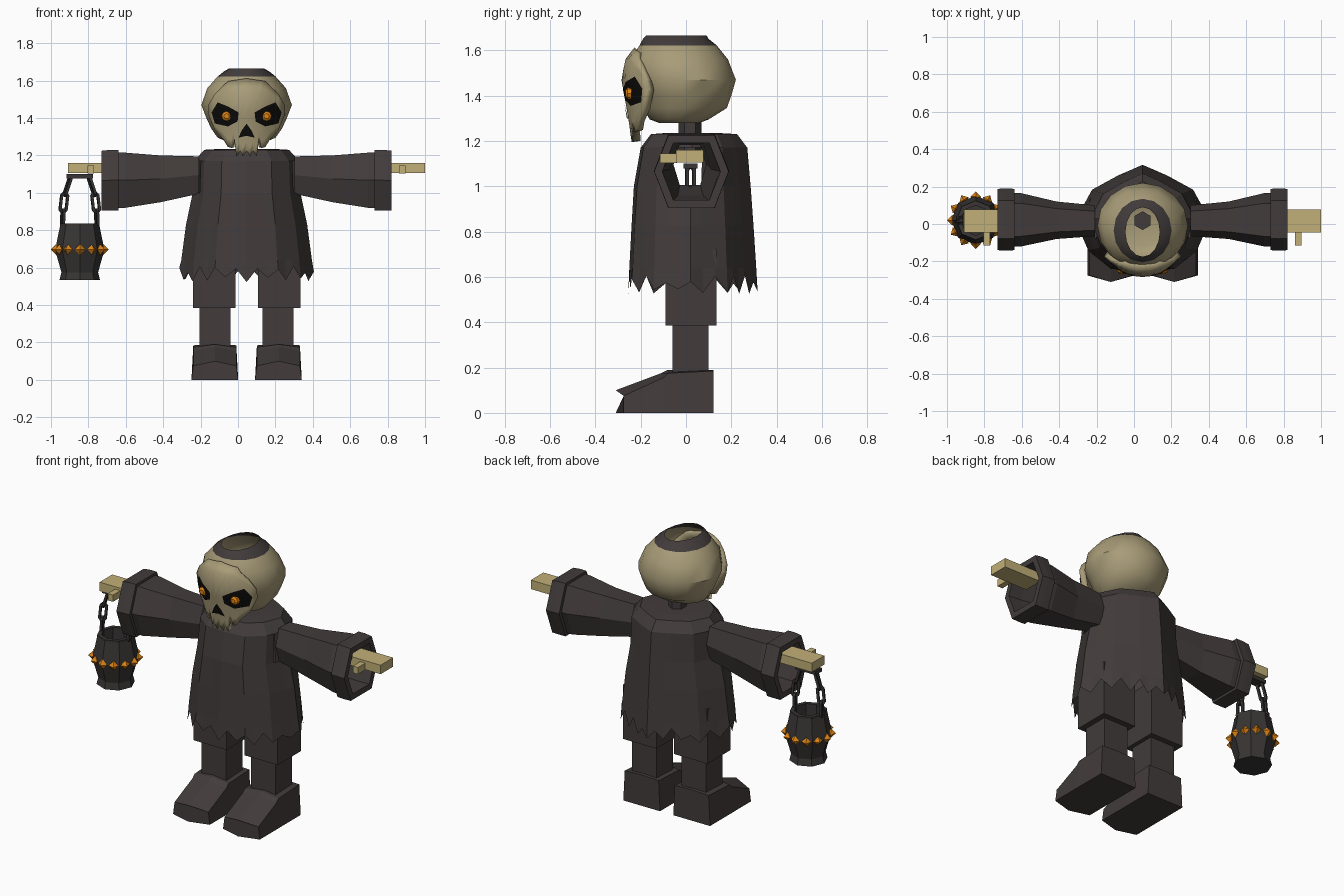
import bpy, bmesh, math, random
from mathutils import Vector, Matrix

if "Cube" in bpy.data.objects:
    bpy.data.objects.remove(bpy.data.objects["Cube"])

random.seed(4)
CX = 0.046  # the figure's own mirror plane


def mat(name, r, g, b):
    m = bpy.data.materials.new(name)
    lin = [((c / 255 + 0.055) / 1.055) ** 2.4 if c > 10 else c / 255 / 12.92 for c in (r, g, b)]
    m.diffuse_color = (*lin, 1)
    m.use_nodes = True
    m.node_tree.nodes["Principled BSDF"].inputs["Base Color"].default_value = m.diffuse_color
    return m


CLOTH = mat("dark cloth", 66, 60, 59)
BONE = mat("skull bone", 168, 156, 120)
HAND = mat("hand bone", 194, 176, 120)
BLACK = mat("socket black", 12, 11, 10)
GLOW = mat("ember orange", 222, 132, 20)
IRON = mat("dark iron", 56, 53, 52)


def make(name, verts, faces, m, x=CX, fix=True):
    me = bpy.data.meshes.new(name)
    me.from_pydata([tuple(v) for v in verts], [], faces)
    if fix:
        bm = bmesh.new()
        bm.from_mesh(me)
        bmesh.ops.recalc_face_normals(bm, faces=bm.faces)
        bm.to_mesh(me)
        bm.free()
    me.materials.append(m)
    ob = bpy.data.objects.new(name, me)
    ob.location.x = x
    bpy.context.collection.objects.link(ob)
    return ob


def loft(name, rings, m, caps=(True, True), x=CX):
    n = len(rings[0])
    verts = [p for r in rings for p in r]
    faces = [(i * n + j, i * n + (j + 1) % n, (i + 1) * n + (j + 1) % n, (i + 1) * n + j)
             for i in range(len(rings) - 1) for j in range(n)]
    if caps[0]:
        faces.append(tuple(range(n)))
    if caps[1]:
        faces.append(tuple(range((len(rings) - 1) * n, len(rings) * n)))
    return make(name, verts, faces, m, x)


def box(name, x0, x1, y0, y1, z0, z1, m, x=CX):
    ring = lambda z: [(x0, y0, z), (x1, y0, z), (x1, y1, z), (x0, y1, z)]
    return loft(name, [ring(z0), ring(z1)], m, x=x)


def oval(n, cx, cy, rx, ry, z, off=0.0):
    return [(cx + rx * math.cos(math.tau * i / n + off), cy + ry * math.sin(math.tau * i / n + off), z)
            for i in range(n)]


def lerp_table(t, v):
    for (a, p), (b, q) in zip(t, t[1:]):
        if v <= b:
            return p + (q - p) * max(0, (v - a) / (b - a))
    return t[-1][1]


# robe: hollow shell with ragged hem and armholes
half = [(0, -.25), (.17, -.235), (.29, -.14), (.36, .02), (.27, .18), (.13, .255), (0, .31)]
outline = half + [(-x, y) for x, y in half[-2:0:-1]]
fine = []
for a, b in zip(outline, outline[1:] + outline[:1]):
    fine += [(a[0] + (b[0] - a[0]) * k / 3, a[1] + (b[1] - a[1]) * k / 3) for k in range(3)]
rings = []
for z, sx, sy, oy in [(1.235, .40, .42, .015), (1.23, .63, .68, .015), (1.17, .78, .84, .01), (1.0, .80, .92, 0),
                      (.83, .9, .96, 0), (.64, .97, 1, 0), (.55, 1.0, 1.02, 0)]:
    hem = z == .55
    rings.append([(x * sx, y * sy + oy, z + (random.uniform(.02, .06) if i % 2 else random.uniform(-.03, 0)) * hem)
                  for i, (x, y) in enumerate(fine)])
robe = loft("robe", rings, CLOTH, (True, False))
bm = bmesh.new()
bm.from_mesh(robe.data)
holes = [f for f in bm.faces if abs(f.calc_center_median().x) > .2
         and abs(f.calc_center_median().y - .02) < .07 and 1.0 < f.calc_center_median().z < 1.18]
bmesh.ops.delete(bm, geom=holes, context='FACES')
bm.to_mesh(robe.data)
bm.free()

# neck
loft("neck", [oval(6, 0, .018, .05, .05, z, math.pi / 6) for z in (1.15, 1.31)], CLOTH)


def hexring(x, y0, y1, z0, z1):
    ym, zm, h, v = (y0 + y1) / 2, (z0 + z1) / 2, (y1 - y0) / 2, (z1 - z0) / 2
    return [(x, ym + h * a, zm + v * b) for a, b in
            [(1, 0), (.62, 1), (-.62, 1), (-1, 0), (-.62, -1), (.62, -1)]]


# limbs, mirrored
for s, side in ((1, "left"), (-1, "right")):
    flip = lambda ring: [(s * x, y, z) for x, y, z in ring]
    sleeve = [(.255, -.065, .1, .995, 1.195), (.46, -.08, .12, .95, 1.2), (.65, -.12, .165, .92, 1.215),
              (.685, -.12, .165, .92, 1.215), (.685, -.14, .188, .905, 1.23), (.73, -.142, .19, .905, 1.23),
              (.775, -.14, .188, .905, 1.225), (.775, -.105, .152, .94, 1.19), (.69, -.1, .145, .94, 1.195),
              (.45, -.07, .11, .96, 1.19), (.255, -.055, .09, 1.005, 1.185)]
    loft(side + "_sleeve", [flip(hexring(*r)) for r in sleeve], CLOTH, (False, False))
    box(side + "_hand", *sorted((s * .70, s * .955)), -.045, .077, 1.105, 1.16, HAND)
    box(side + "_thumb", *sorted((s * .815, s * .85)), -.115, -.04, 1.103, 1.145, HAND)
    box(side + "_thigh", *sorted((s * .06, s * .287)), -.09, .135, .385, .72, CLOTH)
    box(side + "_shin", *sorted((s * .085, s * .252)), -.06, .1, .15, .40, CLOTH)
    # boot: cross-sections from heel to toe (y, side height, ridge height, ridge advance)
    secs = []
    for y, zs, zr, dy in [(.122, .185, .19, 0), (-.08, .175, .19, 0), (-.10, .155, .175, -.01),
                          (-.275, .075, .10, -.035)]:
        secs.append(flip([(.045, y, 0), (.17, y + dy, 0), (.295, y, 0), (.285, y, zs),
                          (.17, y + dy, zr), (.055, y, zs)]))
    loft(side + "_boot", secs, CLOTH)

# cranium: open at the crown, with a dark rim
skull = [(1.28, .12, -.12, .06), (1.295, .155, -.16, .10), (1.345, .19, -.19, .18), (1.40, .215, -.21, .2),
         (1.47, .242, -.24, .22), (1.56, .21, -.245, .185), (1.622, .155, -.205, .135), (1.65, .12, -.19, .10),
         (1.666, .092, -.175, .09)]
cran = loft("cranium", [oval(16, 0, (a + b) / 2, rx, (b - a) / 2, z) for z, rx, a, b in skull], BONE, (True, False))
cran.data.materials.append(CLOTH)
for p in cran.data.polygons:
    p.material_index = int(p.center.z > 1.625)
cran.data.shade_smooth()
cran.data.set_sharp_from_angle(angle=math.radians(40))

# face mask: curved sheet with toothed lower edge
FRONT = [(1.19, -.24), (1.27, -.25), (1.36, -.265), (1.47, -.285), (1.56, -.268), (1.61, -.228)]
LOW = [(0, 1.225), (.02, 1.195), (.035, 1.225), (.055, 1.197), (.068, 1.30), (.08, 1.24), (.1, 1.245),
       (.125, 1.285), (.17, 1.335), (.205, 1.42)]
TOP = [(0, 1.612), (.1, 1.597), (.17, 1.53), (.205, 1.47)]


def face_y(x, z):
    return lerp_table(FRONT, z) + 2.6 * x * x


cols = [-x for x, _ in LOW[:0:-1]] + [x for x, _ in LOW]
R = 8
verts = []
for x in cols:
    lo, hi = lerp_table(LOW, abs(x)), lerp_table(TOP, abs(x))
    for k in range(R + 1):
        z = lo + (hi - lo) * k / R
        verts.append((x, face_y(x, z), z))
quads = [(c * (R + 1) + k, (c + 1) * (R + 1) + k, (c + 1) * (R + 1) + k + 1, c * (R + 1) + k + 1)
         for c in range(len(cols) - 1) for k in range(R)]
mask = make("face_mask", verts, quads, BONE, fix=False)
mask.data.shade_smooth()
mask.data.set_sharp_from_angle(angle=math.radians(30))
sol = mask.modifiers.new("thickness", 'SOLIDIFY')
sol.thickness, sol.offset = .035, -1


def patch(name, pts, m):
    """Thin plate lying on the face mask."""
    n, k = len(pts), 4
    cx, cz = sum(p[0] for p in pts) / n, sum(p[1] for p in pts) / n
    rings = []
    for i in range(1, k + 1):
        ring = [(cx + (x - cx) * i / k, cz + (z - cz) * i / k) for x, z in pts]
        rings.append([(x, face_y(x, z) - .006, z) for x, z in ring])
    return loft(name, rings, m, (True, False))


eye = [(.155, 1.484), (.1, 1.462), (.043, 1.43), (.048, 1.382), (.1, 1.355), (.17, 1.371), (.187, 1.43)]
for s, side in ((1, "left"), (-1, "right")):
    patch(side + "_eye_socket", [(s * x, z) for x, z in eye], BLACK)
    ey = face_y(.107, 1.41) - .004
    loft(side + "_pupil", [[(s * .107 + r * math.cos(i * math.tau / 8), ey - d, 1.41 + r * math.sin(i * math.tau / 8))
                            for i in range(8)] for r, d in ((.028, -.008), (.026, .009), (.014, .018))], GLOW)
patch("nose", [(0, 1.37), (-.025, 1.335), (-.044, 1.295), (0, 1.305), (.044, 1.295), (.025, 1.335)], BLACK)

# lantern pot
LX, LY = -.846, .02
pot = [(.108, .535), (.098, .575), (.132, .695), (.105, .825), (.105, .837), (.08, .837), (.08, .76)]
loft("lantern_pot", [oval(8, 0, LY, r, r, z) for r, z in pot], IRON, x=LX)

# ring of ember studs
for i in range(12):
    a = math.tau * i / 12
    c = Vector((.126 * math.cos(a), LY + .126 * math.sin(a), .697))
    loft("ember_stud", [[c + Vector(p) * .028 for p in q] for q in
                        ([(0, 0, -1.0)] * 0 or [(.05, 0, -1), (0, .05, -1), (-.05, 0, -1), (0, -.05, -1)],
                         [(math.cos(a + j * math.pi / 2), math.sin(a + j * math.pi / 2), 0) for j in range(4)],
                         [(.05, 0, 1), (0, .05, 1), (-.05, 0, 1), (0, -.05, 1)])], GLOW, x=LX)


# chain links
def link(p0, p1, turn):
    p0, p1 = Vector(p0), Vector(p1)
    d = p1 - p0
    rot = d.to_track_quat('Z', 'Y').to_matrix() @ Matrix.Rotation(turn, 3, 'Z')
    h, w, t = d.length / 2 + .012, .024, .007
    loop = [(-w, -h * .75), (-w * .5, -h), (w * .5, -h), (w, -h * .75),
            (w, h * .75), (w * .5, h), (-w * .5, h), (-w, h * .75)]
    verts, mid = [], (p0 + p1) / 2
    for x, z in loop:
        k = 1 - t * 2 / w
        kz = 1 - t * 2 / h
        for q in ((x, -t, z), (x, t, z), (x * k, t, z * kz), (x * k, -t, z * kz)):
            verts.append(mid + rot @ Vector(q))
    faces = [(i * 4 + j, i * 4 + (j + 1) % 4, (i + 1) % 8 * 4 + (j + 1) % 4, (i + 1) % 8 * 4 + j)
             for i in range(8) for j in range(4)]
    make("chain_link", verts, faces, IRON, x=LX)


for s in (1, -1):
    path = [(s * .092, LY, .825), (s * .09, LY, .905), (s * .08, LY, .99), (s * .05, LY, 1.08)]
    for i, (a, b) in enumerate(zip(path, path[1:])):
        link(a, b, math.pi / 2 * (i % 2) + .3)
box("lantern_handle", -.07, .07, LY - .03, LY + .03, 1.078, 1.1, IRON, x=LX)
